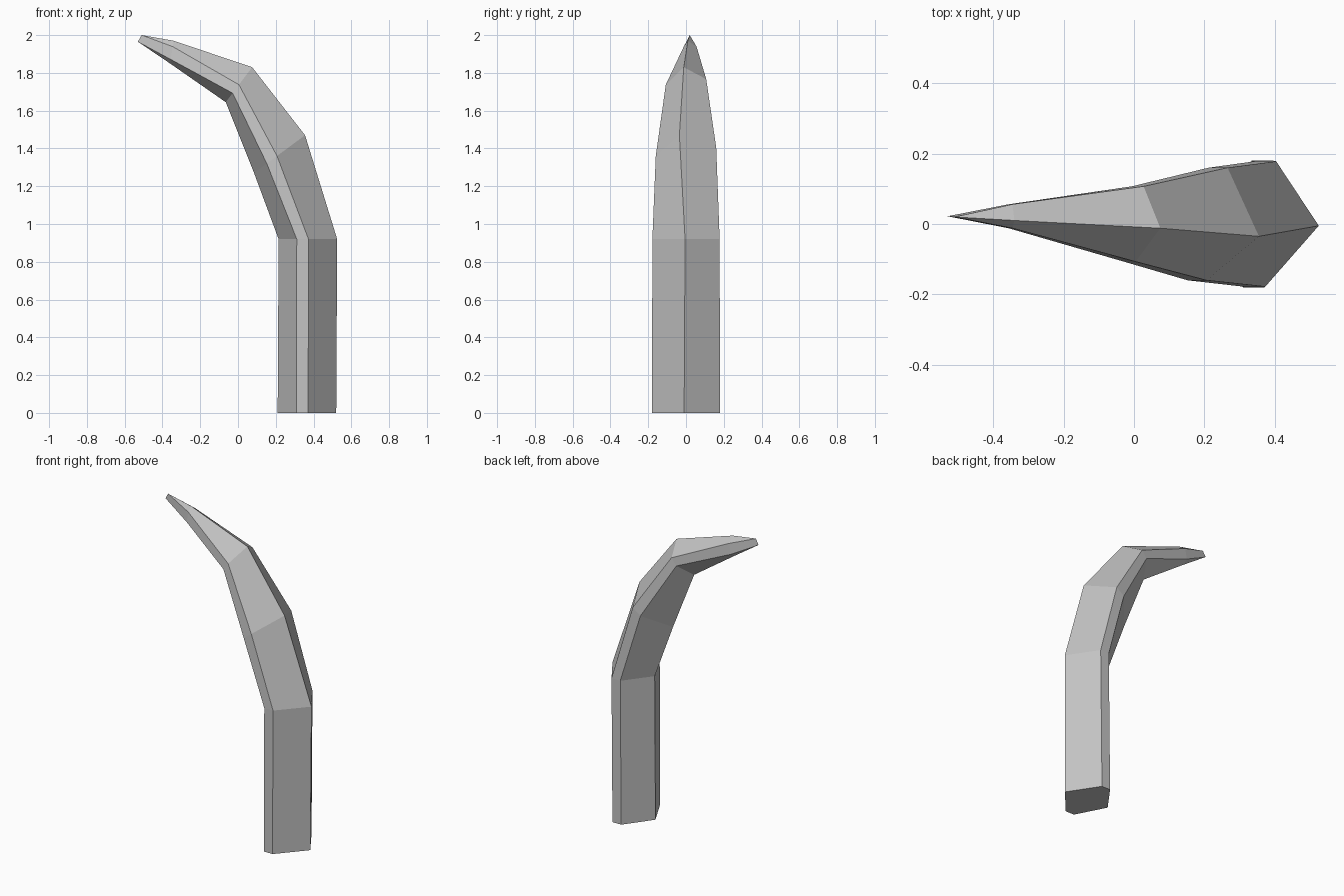
import bpy
import bmesh
from mathutils import Vector

cube = bpy.data.objects.get("Cube")
if cube:
    bpy.data.objects.remove(cube, do_unlink=True)

# One flat grey for the whole piece
grey = bpy.data.materials.new("plain_grey")
grey.use_nodes = True
colour = (0.55, 0.55, 0.55, 1.0)
grey.diffuse_color = colour
grey.node_tree.nodes["Principled BSDF"].inputs["Base Color"].default_value = colour


def section(outer, inner, centre, half_width, skew, spread):
    """Six corners: outer ridge, two front, inner ridge, two back."""
    outer, inner = Vector(outer), Vector(inner)

    def side(fraction, y):
        corner = inner.lerp(outer, fraction)
        corner.y = y
        return corner

    front, back = 0.46 - skew, 0.46 + skew
    return [
        outer,
        side(front + spread, centre - half_width),
        side(front - spread, centre - half_width),
        inner,
        side(back - spread, centre + half_width),
        side(back + spread, centre + half_width),
    ]


# Sections from the foot, up through the bend, to the point
sections = [
    section((0.52, -0.01, 0), (0.21, 0.01, 0), 0, 0.18, 0.04, 0.1),
    section((0.525, -0.005, 0.92), (0.215, 0.01, 0.92), 0, 0.178, 0.05, 0.1),
    section((0.355, -0.035, 1.47), (0.085, 0.01, 1.27), 0, 0.16, 0.11, 0.1),
    section((0.075, -0.012, 1.83), (-0.065, 0.01, 1.645), 0, 0.107, 0.08, 0.12),
    section((-0.34, 0.01, 1.97), (-0.36, 0.02, 1.85), 0.022, 0.034, 0, 0.28),
]
tip_top, tip_bottom = (-0.51, 0.02, 2.0), (-0.53, 0.022, 1.965)

# Loft the shaft, then close the foot and the wedge-shaped point
bm = bmesh.new()
rings = [[bm.verts.new(p) for p in ring] for ring in sections]
for low, high in zip(rings, rings[1:]):
    for i in range(6):
        j = (i + 1) % 6
        bm.faces.new((low[i], low[j], high[j], high[i]))
bm.faces.new(rings[0])

top, bottom = bm.verts.new(tip_top), bm.verts.new(tip_bottom)
ends = [top, top, bottom, bottom, bottom, top]
last = rings[-1]
for i in range(6):
    j = (i + 1) % 6
    corners = [last[i], last[j], ends[j]]
    if ends[i] is not ends[j]:
        corners.append(ends[i])
    bm.faces.new(corners)
bmesh.ops.recalc_face_normals(bm, faces=bm.faces)

mesh = bpy.data.meshes.new("curved_spike")
bm.to_mesh(mesh)
bm.free()
mesh.materials.append(grey)
spike = bpy.data.objects.new("curved_spike", mesh)
bpy.context.collection.objects.link(spike)
